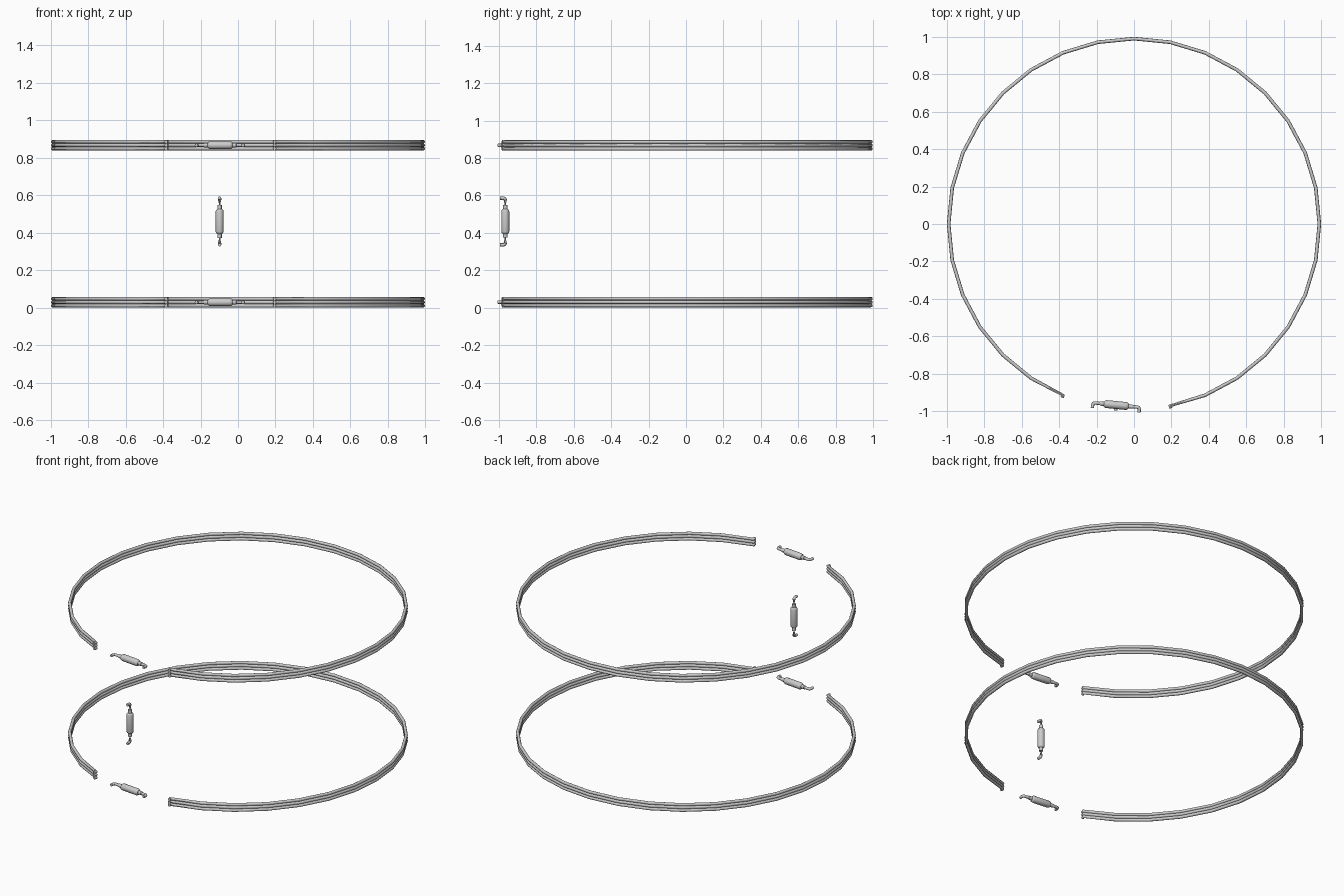
import bpy, bmesh
from math import radians, sin, cos, pi
from mathutils import Vector, Matrix

if "Cube" in bpy.data.objects:
    bpy.data.objects.remove(bpy.data.objects["Cube"])

ROD = 0.0095          # wire radius
STEP = radians(11.25)  # 32-sided hoops
R = 0.989


def tube(name, pts, radius=ROD):
    """Sweep an eight-sided rod along a path."""
    cu = bpy.data.curves.new(name, 'CURVE')
    cu.dimensions = '3D'
    cu.bevel_depth = radius
    cu.bevel_resolution = 2
    cu.use_fill_caps = True
    cu.twist_mode = 'Z_UP'
    sp = cu.splines.new('POLY')
    sp.points.add(len(pts) - 1)
    for p, co in zip(sp.points, pts):
        p.co = (*co, 1)
    ob = bpy.data.objects.new(name, cu)
    bpy.context.collection.objects.link(ob)
    bpy.ops.object.select_all(action='DESELECT')
    bpy.context.view_layer.objects.active = ob
    ob.select_set(True)
    bpy.ops.object.convert(target='MESH')
    ob = bpy.context.object
    bpy.ops.object.shade_smooth_by_angle(angle=radians(50))
    return ob


def lathe(name, profile, matrix, sides=12):
    """Turn (radius, height) pairs around local z."""
    bm = bmesh.new()
    rings = [[bm.verts.new(matrix @ Vector((r * cos(2 * pi * i / sides), r * sin(2 * pi * i / sides), h)))
              for i in range(sides)] for r, h in profile]
    for a, b in zip(rings, rings[1:]):
        for i in range(sides):
            j = (i + 1) % sides
            bm.faces.new((a[i], a[j], b[j], b[i]))
    bm.faces.new(rings[0][::-1])
    bm.faces.new(rings[-1])
    me = bpy.data.meshes.new(name)
    bm.to_mesh(me)
    bm.free()
    ob = bpy.data.objects.new(name, me)
    bpy.context.collection.objects.link(ob)
    bpy.ops.object.select_all(action='DESELECT')
    bpy.context.view_layer.objects.active = ob
    ob.select_set(True)
    bpy.ops.object.shade_smooth_by_angle(angle=radians(35))


def hoop(name, z):
    """Three stacked open wires with small outward lips at the gap."""
    angles = [radians(281.25) + i * STEP for i in range(30)]
    pts = [Vector((R * cos(a), R * sin(a), 0)) for a in angles]
    first, last = (pts[i].normalized() * 0.014 for i in (0, -1))
    path = [pts[0] + first] + pts + [pts[-1] + last]
    for k in range(3):
        tube(f"{name}_wire_{k + 1}", [p + Vector((0, 0, z + (k - 1) * 0.0185)) for p in path])


def tensioner(name, matrix):
    """Turned barrel with a hooked rod at each end (axis local z, hooks towards -y)."""
    lathe(name + "_barrel", [(0.013, -0.066), (0.019, -0.061), (0.021, -0.054),
                             (0.021, 0.054), (0.019, 0.061), (0.013, 0.066)], matrix)
    for s, side in ((-1, "start"), (1, "end")):
        lathe(f"{name}_collar_{side}", [(0.0115, s * 0.075 - 0.012), (0.0115, s * 0.075 + 0.012)], matrix)
        path = [(0, 0, s * 0.06), (0, 0, s * 0.115), (0, -0.003, s * 0.122),
                (0, -0.010, s * 0.125), (0, -0.028, s * 0.125)]
        tube(f"{name}_hook_{side}", [matrix @ Vector(p) for p in path], 0.009)


# Hoops
LOW, HIGH = 0.030, 0.868
hoop("lower_hoop", LOW)
hoop("upper_hoop", HIGH)

# Tensioners across each hoop gap, following the hoop tangent
tilt = Matrix.Rotation(radians(264.4 - 270), 4, 'Z') @ Matrix.Rotation(radians(90), 4, 'Y')
for name, z in (("lower_tensioner", LOW), ("upper_tensioner", HIGH)):
    tensioner(name, Matrix.Translation((-0.095, -0.966, z)) @ tilt)

# Upright tensioner between the hoops
tensioner("middle_tensioner", Matrix.Translation((-0.098, -0.966, 0.461)))
